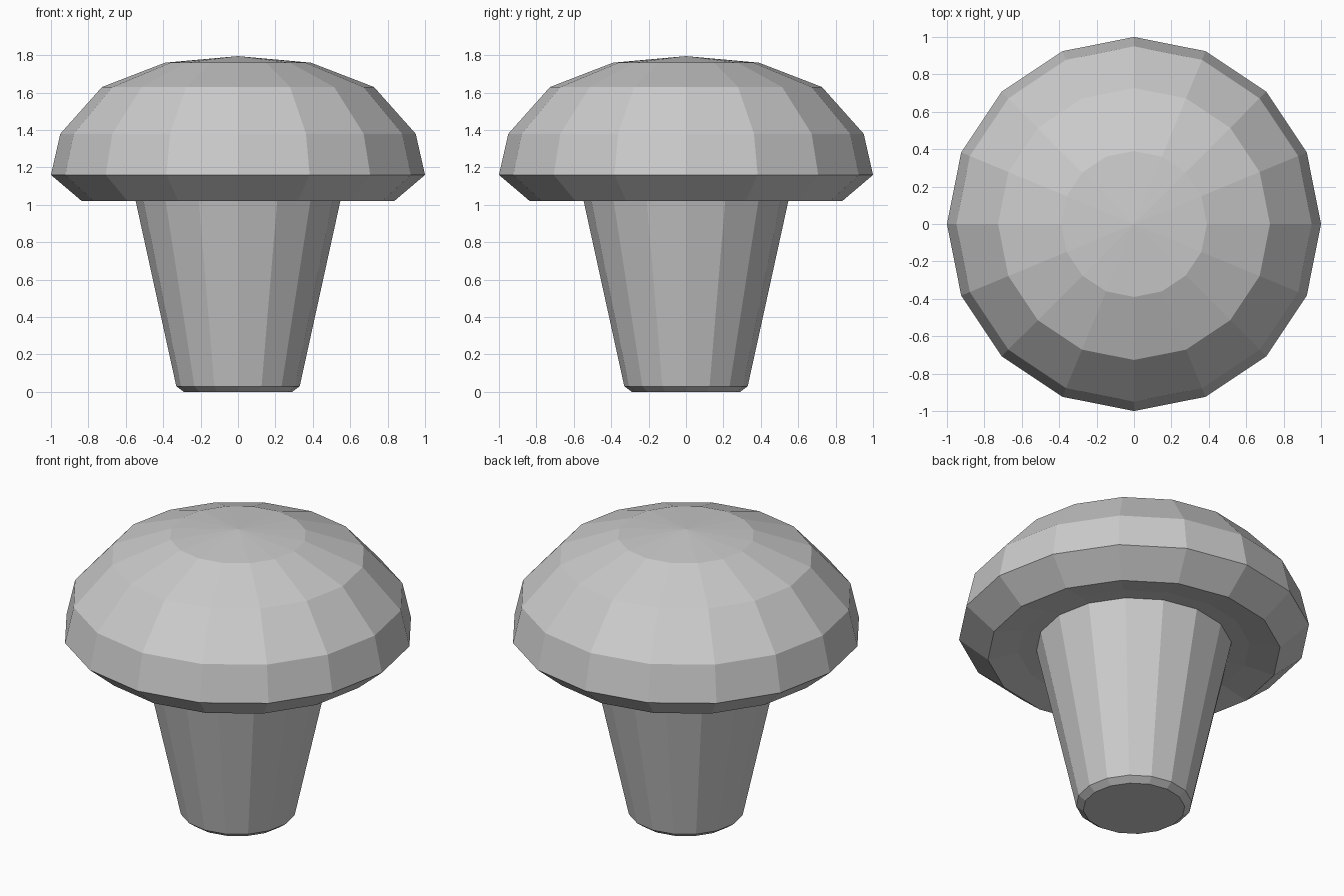
import bpy, bmesh
from math import cos, sin, tau

if "Cube" in bpy.data.objects:
    bpy.data.objects.remove(bpy.data.objects["Cube"])

SIDES = 16


def lathe(name, profile):
    """Revolve (radius, z) points into a faceted mesh; radius 0 closes to a point."""
    bm = bmesh.new()
    rings = []
    for r, z in profile:
        n = SIDES if r > 0 else 1
        rings.append([bm.verts.new((r * cos(tau * i / SIDES), r * sin(tau * i / SIDES), z))
                      for i in range(n)])
    for a, b in zip(rings, rings[1:]):
        for i in range(SIDES):
            j = (i + 1) % SIDES
            quad = [a[i % len(a)], a[j % len(a)], b[j % len(b)], b[i % len(b)]]
            bm.faces.new(list(dict.fromkeys(quad)))
    mesh = bpy.data.meshes.new(name)
    bm.to_mesh(mesh)
    bm.free()
    obj = bpy.data.objects.new(name, mesh)
    bpy.context.collection.objects.link(obj)
    return obj


# Tapered stem with a chamfered foot
lathe("mushroom_stem", [(0, 0), (0.29, 0), (0.33, 0.03), (0.557, 1.065)])

# Domed cap: shallow recessed underside, rim, then dome up to the tip
lathe("mushroom_cap", [(0.557, 1.065), (0.66, 1.055), (0.835, 1.02), (1.0, 1.16),
                       (0.95, 1.38), (0.727, 1.63), (0.39, 1.76), (0, 1.795)])
